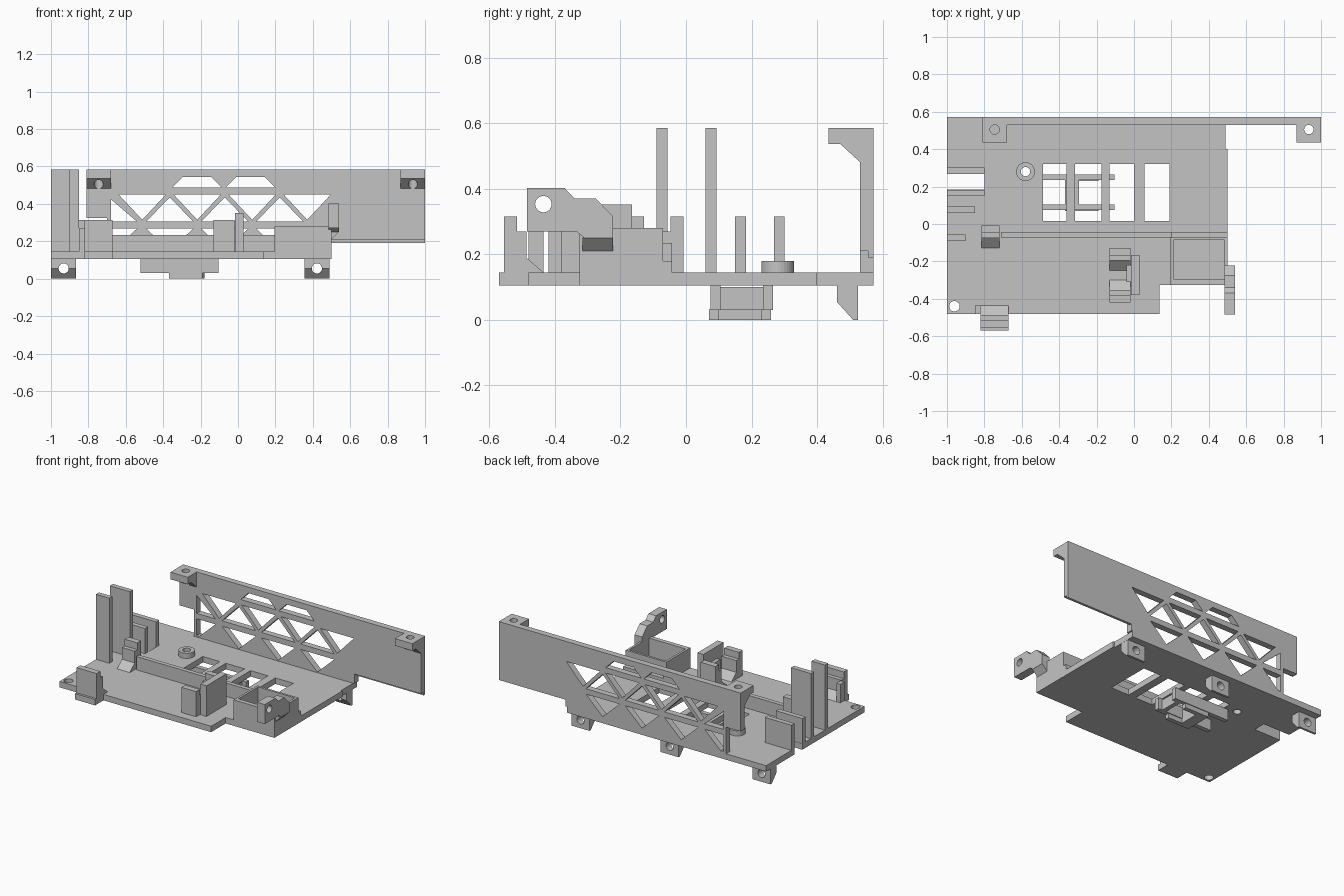
import bpy, bmesh, math

cube = bpy.data.objects.get("Cube")
if cube:
    bpy.data.objects.remove(cube, do_unlink=True)

grey = bpy.data.materials.new("plain grey")
grey.use_nodes = True
grey.diffuse_color = (0.55, 0.55, 0.55, 1)
grey.node_tree.nodes["Principled BSDF"].inputs["Base Color"].default_value = grey.diffuse_color

PLACE = {"x": lambda p, d: (d, p[0], p[1]),
         "y": lambda p, d: (p[0], d, p[1]),
         "z": lambda p, d: (p[0], p[1], d)}


def add_prism(bm, axis, pts, lo, hi):
    """Extrude a 2D profile along an axis."""
    ends = [[bm.verts.new(PLACE[axis](p, d)) for p in pts] for d in (lo, hi)]
    n = len(pts)
    bm.faces.new(ends[0])
    bm.faces.new(ends[1][::-1])
    for i in range(n):
        j = (i + 1) % n
        bm.faces.new((ends[0][i], ends[1][i], ends[1][j], ends[0][j]))


def rect(a0, a1, b0, b1):
    return [(a0, b0), (a1, b0), (a1, b1), (a0, b1)]


def circle(a, b, r, n=32):
    return [(a + r * math.cos(2 * math.pi * i / n), b + r * math.sin(2 * math.pi * i / n))
            for i in range(n)]


def part(name, *prisms):
    bm = bmesh.new()
    for p in prisms:
        add_prism(bm, *p)
    bmesh.ops.recalc_face_normals(bm, faces=bm.faces)
    mesh = bpy.data.meshes.new(name)
    bm.to_mesh(mesh)
    bm.free()
    mesh.materials.append(grey)
    ob = bpy.data.objects.new(name, mesh)
    bpy.context.collection.objects.link(ob)
    return ob


def box(name, x0, x1, y0, y1, z0, z1):
    return part(name, ("z", rect(x0, x1, y0, y1), z0, z1))


def cut(ob, *prisms):
    """Subtract prisms from a part."""
    cutter = part("cutter", *prisms)
    cutter.hide_render = True
    mod = ob.modifiers.new("cut", "BOOLEAN")
    mod.operation = "DIFFERENCE"
    mod.solver = "EXACT"
    mod.object = cutter
    bpy.context.view_layer.objects.active = ob
    bpy.ops.object.modifier_apply(modifier=mod.name)
    bpy.data.objects.remove(cutter, do_unlink=True)


FLOOR, TOP, BACK = 0.145, 0.585, 0.572

# Base plate with windows, edge notch and screw holes
plate = part("base_plate", ("z", [
    (-1, -0.48), (-0.82, -0.48), (-0.82, -0.57), (-0.67, -0.57), (-0.67, -0.48),
    (0.135, -0.48), (0.135, -0.325), (0.5, -0.325), (0.5, 0.4), (0.49, 0.4),
    (0.49, BACK), (-1, BACK)], 0.105, FLOOR))
windows = [(-0.487, -0.36), (-0.315, -0.175), (-0.13, 0), (0.055, 0.19)]
cut(plate, *[("z", rect(a, b, 0.015, 0.32), 0, 0.3) for a, b in windows],
    ("z", rect(-1.1, -0.8, 0.185, 0.27), 0, 0.3),
    ("z", circle(-0.96, -0.44, 0.028), 0, 0.3),
    ("z", circle(-0.58, 0.28, 0.025), 0, 0.3))

# Round boss
boss = part("screw_boss", ("z", circle(-0.58, 0.28, 0.05), FLOOR, 0.18))
cut(boss, ("z", circle(-0.58, 0.28, 0.025), 0, 0.3))

# Back wall with truss openings
wall = part("back_wall", ("y", [
    (-0.7, FLOOR), (0.5, FLOOR), (0.5, 0.21), (1, 0.21), (1, TOP),
    (-0.81, TOP), (-0.81, 0.325), (-0.7, 0.325)], 0.53, BACK))
holes = []
for i in range(4):
    x = -0.512 + i * 0.294
    holes.append([(x - 0.126, 0.45), (x + 0.126, 0.45), (x, 0.315)])
    if i < 3:
        m = x + 0.147
        holes.append([(m - 0.126, 0.305), (m + 0.126, 0.305), (m, 0.435)])
        holes.append([(m - 0.126, 0.268), (m + 0.126, 0.268), (m, 0.15)])
for m in (-0.218, 0.067):
    holes.append([(m - 0.133, 0.487), (m + 0.133, 0.487), (m + 0.075, 0.545), (m - 0.075, 0.545)])
holes.append([(-0.68, 0.305), (-0.54, 0.305), (-0.68, 0.425)])
holes.append([(-0.68, 0.268), (-0.54, 0.268), (-0.66, 0.155), (-0.68, 0.155)])
cut(wall, *[("y", h, 0.4, 0.7) for h in holes])
box("wall_lip", 0.49, 1, 0.555, BACK, 0.19, 0.21)

# Top mounting ears on the wall
for side, x0, x1 in (("right", -0.81, -0.68), ("left", 0.87, 1)):
    ear = part(side + "_wall_ear", ("x", [
        (0.435, TOP), (0.435, 0.537), (0.47, 0.537), (0.532, 0.48), (0.532, TOP)], x0, x1))
    cut(ear, ("z", circle((x0 + x1) / 2, 0.505, 0.025), 0.3, 0.7))

# Mounting lugs under the back edge
for i, x in enumerate((-0.932, -0.245, 0.422)):
    lug = part(f"bottom_lug_{i + 1}", ("x", [
        (0.46, 0.107), (0.46, 0.055), (0.51, 0), (0.525, 0), (0.525, 0.107)], x - 0.067, x + 0.067))
    cut(lug, ("y", circle(x, 0.055, 0.027), 0.4, 0.6))

# Carrier frame under the windows
for i, y in enumerate((0.075, 0.235)):
    box(f"carrier_rail_{i + 1}", -0.52, -0.105, y, y + 0.03, 0.03, 0.107)
    box(f"carrier_foot_{i + 1}", -0.37, -0.19, y - 0.005, y + 0.025, 0, 0.031)
box("carrier_cross_front", -0.37, -0.295, 0.1, 0.24, 0, 0.1)
box("carrier_cross_back", -0.165, -0.135, 0.1, 0.24, 0.03, 0.1)

# Upright fins on the right edge
for i, (x1, y, top) in enumerate(((-0.9, -0.09, TOP), (-0.85, 0.06, TOP),
                                  (-0.8, 0.15, 0.315), (-0.8, 0.268, 0.315))):
    box(f"edge_fin_{i + 1}", -1, x1, y, y + 0.033, FLOOR, top)

# Long rail
box("long_rail_high", -0.71, 0.2, -0.072, -0.043, FLOOR, 0.235)
box("long_rail_low", 0.2, 0.5, -0.072, -0.043, FLOOR, 0.18)

# Stepped clips with ramped feet
CLIP = [(0, FLOOR), (0, 0.315), (0.04, 0.315), (0.04, 0.27), (0.068, 0.27),
        (0.068, 0.19), (0.12, FLOOR)]
for name, x0, x1, y, d in (("front_corner_clip", -0.82, -0.67, -0.555, 1),
                           ("back_corner_clip", -0.815, -0.72, -0.008, -1),
                           ("front_middle_clip", -0.13, -0.02, -0.42, 1),
                           ("back_middle_clip", -0.13, -0.02, -0.128, -1)):
    part(name, ("x", [(y + d * a, z) for a, z in CLIP], x0, x1))
box("corner_stop", -0.85, -0.82, -0.48, -0.435, FLOOR, 0.27)
box("middle_panel", -0.015, 0.03, -0.38, -0.165, FLOOR, 0.352)
box("middle_web", -0.04, -0.01, -0.31, -0.22, FLOOR, 0.27)

# Open tray
tray = box("open_tray", 0.195, 0.5, -0.325, -0.07, FLOOR - 0.005, 0.28)
cut(tray, ("z", rect(0.21, 0.485, -0.295, -0.085), FLOOR + 0.005, 0.4))

# Side arm on the tray
arm = part("side_arm", ("x", [
    (-0.485, 0.27), (-0.335, 0.27), (-0.31, 0.25), (-0.222, 0.25), (-0.222, 0.315),
    (-0.275, 0.37), (-0.34, 0.37), (-0.37, 0.402), (-0.485, 0.402)], 0.483, 0.54))
cut(arm, ("x", circle(-0.435, 0.353, 0.025), 0.4, 0.6))
part("arm_gusset", ("y", [(0.487, 0.21), (0.5, 0.21), (0.54, 0.251), (0.487, 0.251)], -0.315, -0.222))
